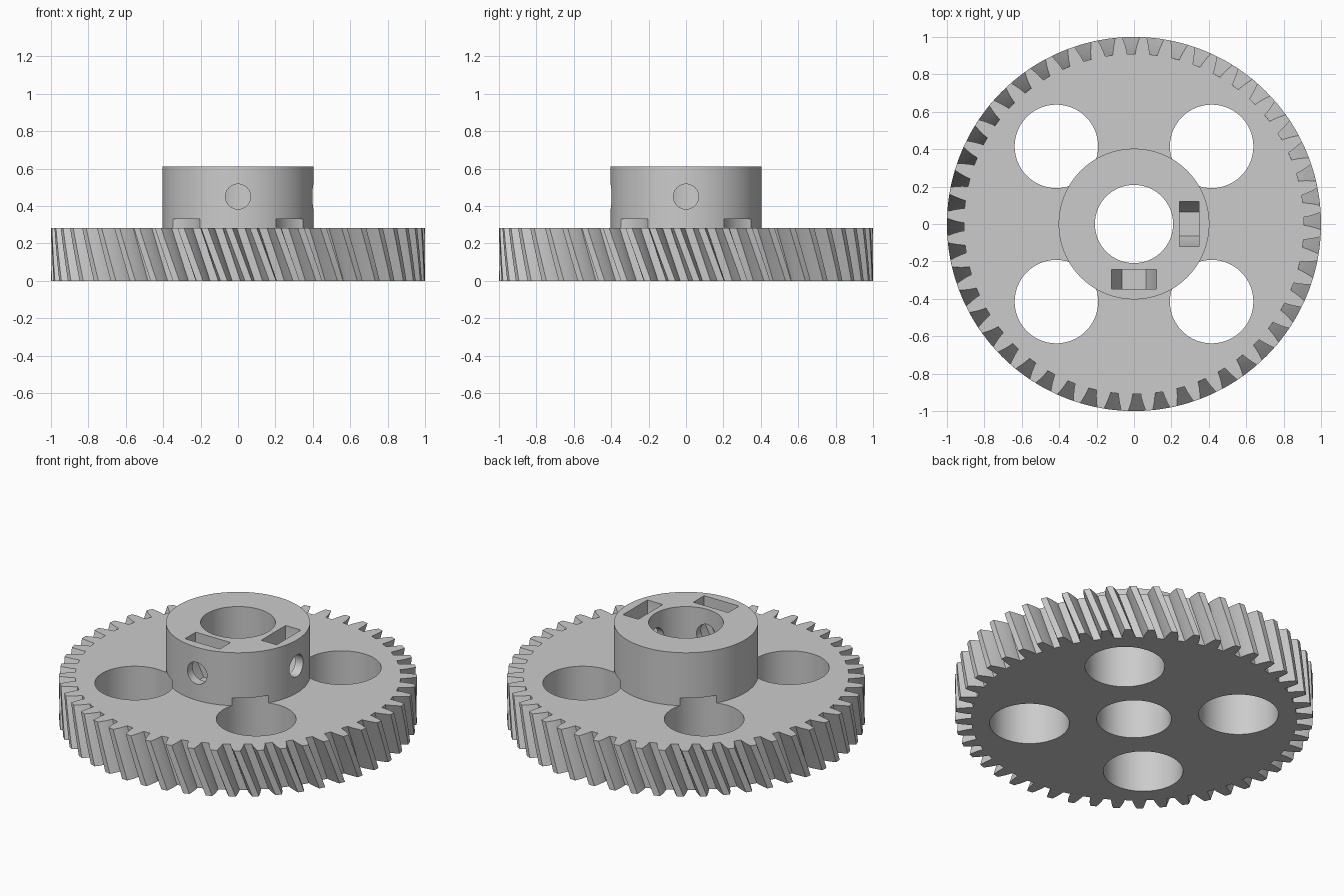
import bpy, bmesh, math
from mathutils import Matrix

if "Cube" in bpy.data.objects:
    bpy.data.objects.remove(bpy.data.objects["Cube"])

TEETH = 48
GEAR_H = 0.283
HUB_TOP = 0.61
TWIST = 0.105           # helix angle swept over the gear thickness
PHASE = -math.pi / 2 + 0.016 + math.pi / TEETH   # centre of first tooth on the top face

grey = bpy.data.materials.new("plain grey")
grey.diffuse_color = (0.6, 0.6, 0.6, 1)
grey.use_nodes = True
grey.node_tree.nodes["Principled BSDF"].inputs["Base Color"].default_value = grey.diffuse_color


def new_object(name, bm):
    bmesh.ops.recalc_face_normals(bm, faces=bm.faces)
    mesh = bpy.data.meshes.new(name)
    bm.to_mesh(mesh)
    bm.free()
    mesh.materials.append(grey)
    obj = bpy.data.objects.new(name, mesh)
    bpy.context.collection.objects.link(obj)
    return obj


def loft(name, rings):
    """Closed solid through a stack of matching rings of points."""
    bm = bmesh.new()
    loops = [[bm.verts.new(p) for p in ring] for ring in rings]
    n = len(loops[0])
    for a, b in zip(loops, loops[1:]):
        for i in range(n):
            j = (i + 1) % n
            bm.faces.new((a[i], a[j], b[j], b[i]))
    bm.faces.new(loops[0][::-1])
    bm.faces.new(loops[-1])
    return new_object(name, bm)


def cylinder(name, r, z0, z1, x=0, y=0, seg=96):
    pts = [(x + r * math.cos(2 * math.pi * i / seg),
            y + r * math.sin(2 * math.pi * i / seg)) for i in range(seg)]
    return loft(name, [[(px, py, z) for px, py in pts] for z in (z0, z1)])


def radial_prism(name, profile, r0, r1, angle):
    """Prism along a radius; the profile is given as (sideways, z)."""
    rot = Matrix.Rotation(angle, 3, 'Z')
    obj = loft(name, [[(r, u, z) for u, z in profile] for r in (r0, r1)])
    obj.data.transform(rot.to_4x4())
    return obj


def boolean(target, tool, operation):
    mod = target.modifiers.new(tool.name, 'BOOLEAN')
    mod.operation = operation
    mod.solver = 'EXACT'
    mod.object = tool
    bpy.context.view_layer.objects.active = target
    bpy.ops.object.modifier_apply(modifier=mod.name)
    bpy.data.objects.remove(tool)


# Helical toothed wheel: (radius, half angle) up one flank, mirrored down the other
flank = [(0.91, 0.0415), (0.925, 0.0395), (0.943, 0.0355),
         (0.96, 0.031), (0.98, 0.025), (1.0, 0.0185)]
tooth = [(r, -a) for r, a in flank] + [(r, a) for r, a in reversed(flank)]
outline = [(r, PHASE + a + 2 * math.pi * k / TEETH)
           for k in range(TEETH) for r, a in tooth]
STEPS = 8
rings = []
for s in range(STEPS + 1):
    t = s / STEPS
    turn = TWIST * (1 - t)
    rings.append([(r * math.cos(a + turn), r * math.sin(a + turn), GEAR_H * t)
                  for r, a in outline])
gear = loft("helical_gear", rings)

# Hub
boolean(gear, cylinder("hub", 0.403, 0.1, HUB_TOP, seg=128), 'UNION')

# Shaft bore
boolean(gear, cylinder("bore", 0.209, -0.2, 0.9), 'DIFFERENCE')

# Four lightening holes, which bite slightly into the foot of the hub
for sx in (-1, 1):
    for sy in (-1, 1):
        boolean(gear, cylinder("web_hole", 0.223, -0.2, 0.33,
                               0.415 * sx, 0.415 * sy), 'DIFFERENCE')

# Nut slots and set screw holes on the right and front of the hub
slot = [(-0.119, 0.7), (-0.119, 0.45), (-0.064, 0.347),
        (0.064, 0.347), (0.119, 0.45), (0.119, 0.7)]
screw = [(0.067 * math.cos(2 * math.pi * i / 40),
          0.45 + 0.067 * math.sin(2 * math.pi * i / 40)) for i in range(40)]
for angle in (0, -math.pi / 2):
    boolean(gear, radial_prism("nut_slot", slot, 0.242, 0.347, angle), 'DIFFERENCE')
    boolean(gear, radial_prism("screw_hole", screw, 0.1, 0.5, angle), 'DIFFERENCE')

# Smooth the round walls while keeping the edges crisp
bpy.ops.object.select_all(action='DESELECT')
gear.select_set(True)
bpy.context.view_layer.objects.active = gear
bpy.ops.object.shade_smooth_by_angle(angle=math.radians(30))
